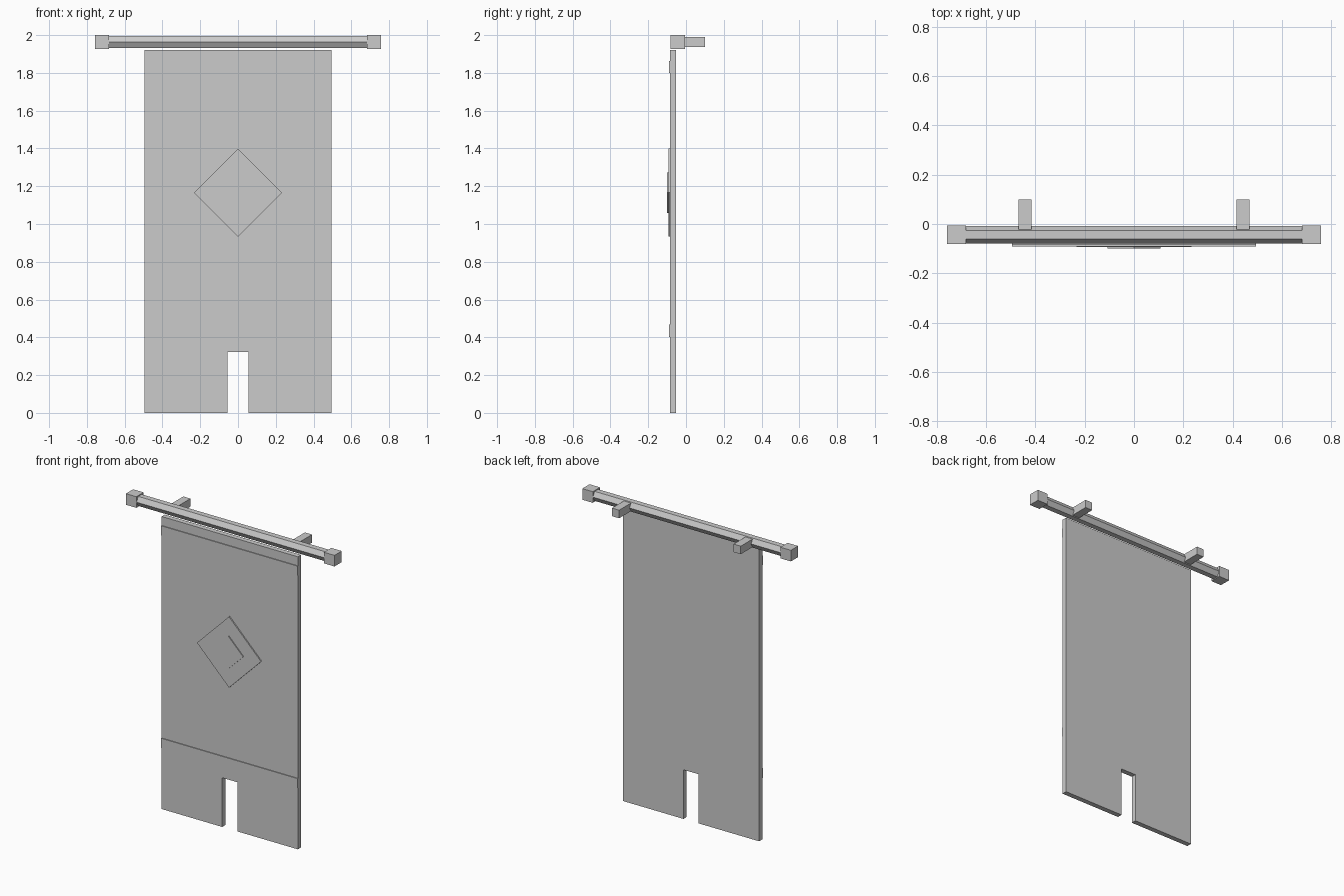
import bpy, bmesh, math
from mathutils import Matrix

if "Cube" in bpy.data.objects:
    bpy.data.objects.remove(bpy.data.objects["Cube"])

ROD_Y, ROD_Z = -0.0435, 1.9635


def finish(name, bm):
    bmesh.ops.recalc_face_normals(bm, faces=bm.faces[:])
    mesh = bpy.data.meshes.new(name)
    bm.to_mesh(mesh)
    bm.free()
    obj = bpy.data.objects.new(name, mesh)
    bpy.context.collection.objects.link(obj)
    return obj


def box(name, x, y, z):
    """Box from (min, max) ranges."""
    bm = bmesh.new()
    size = [r[1] - r[0] for r in (x, y, z)]
    mid = [sum(r) / 2 for r in (x, y, z)]
    bmesh.ops.create_cube(bm, size=1, matrix=Matrix.Translation(mid) @ Matrix.Diagonal((*size, 1)))
    return finish(name, bm)


def panel(name, outline, y_front, y_back):
    """Flat (x, z) outline extruded along y."""
    bm = bmesh.new()
    face = bm.faces.new([bm.verts.new((x, y_front, z)) for x, z in outline])
    ext = bmesh.ops.extrude_face_region(bm, geom=[face])
    moved = [v for v in ext["geom"] if isinstance(v, bmesh.types.BMVert)]
    bmesh.ops.translate(bm, verts=moved, vec=(0, y_back - y_front, 0))
    return finish(name, bm)


def diamond(name, r, y_front):
    zc = 1.166
    panel(name, [(-r, zc), (0, zc - r), (r, zc), (0, zc + r)], y_front, -0.08)


# Hanging cloth with a notch at the bottom
half = [(0.055, 0.323), (0.055, 0), (0.495, 0), (0.495, 1.922)]
panel("cloth", half + [(-x, z) for x, z in reversed(half)], -0.0855, -0.0525)

# Raised stripes and emblem
for name, z in (("upper_stripe", (1.80, 1.863)), ("lower_stripe", (0.403, 0.467))):
    box(name, (-0.495, 0.495), (-0.091, -0.08), z)
diamond("outer_diamond", 0.233, -0.0935)
diamond("inner_diamond", 0.107, -0.1)

# Hexagonal rod, pointing edges to front and back
bm = bmesh.new()
place = (Matrix.Translation((0, ROD_Y, ROD_Z)) @ Matrix.Rotation(math.pi / 2, 4, 'Y')
         @ Matrix.Rotation(math.pi / 2, 4, 'Z'))
bmesh.ops.create_cone(bm, cap_ends=True, segments=6, radius1=0.036, radius2=0.036,
                      depth=1.4, matrix=place)
# Make sure a vertex (not a flat) faces the front
if max(abs(v.co.y - ROD_Y) for v in bm.verts) < 0.035:
    bmesh.ops.rotate(bm, verts=bm.verts[:], cent=(0, ROD_Y, ROD_Z),
                     matrix=Matrix.Rotation(math.pi / 6, 3, 'X'))
finish("rod", bm)

# End caps and wall brackets on both sides
for side, s in (("left", -1), ("right", 1)):
    box(side + "_end_cap", sorted((s * 0.682, s * 0.758)), (-0.081, -0.006), (1.927, 2.0))
    box(side + "_bracket", sorted((s * 0.416, s * 0.468)), (-0.025, 0.1), (1.937, 1.99))
